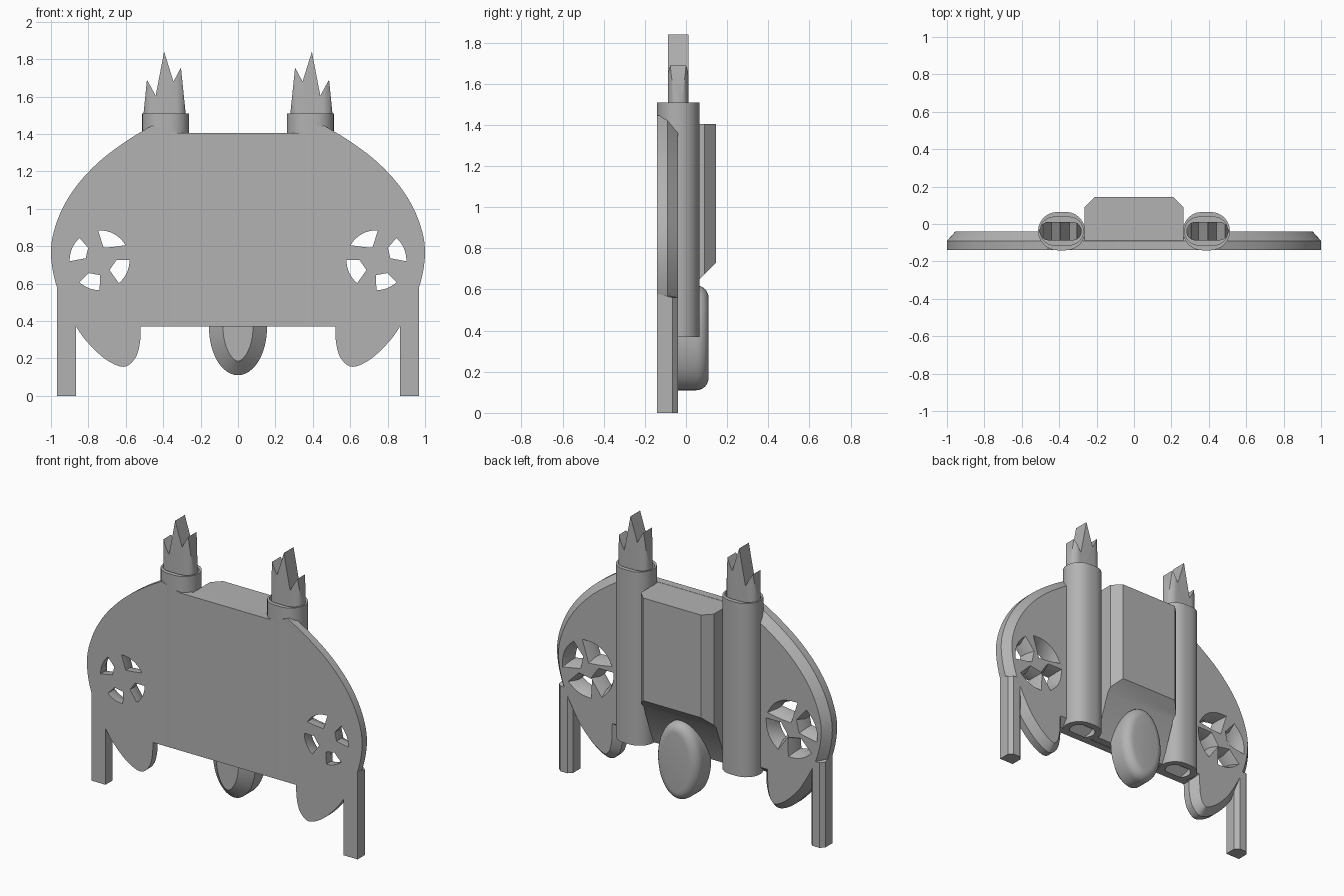
import bpy, bmesh, math
from mathutils import Vector

if "Cube" in bpy.data.objects:
    bpy.data.objects.remove(bpy.data.objects["Cube"])

grey = bpy.data.materials.new("plain grey")
grey.use_nodes = True
grey.diffuse_color = (0.45, 0.45, 0.45, 1)
grey.node_tree.nodes["Principled BSDF"].inputs["Base Color"].default_value = grey.diffuse_color


def spline(pts, steps=5):
    """Smooth open curve through the points."""
    p = [Vector(q) for q in pts]
    p = [2 * p[0] - p[1]] + p + [2 * p[-1] - p[-2]]
    out = []
    for a, b, c, d in zip(p, p[1:], p[2:], p[3:]):
        for i in range(steps):
            t = i / steps
            out.append(0.5 * (2 * b + (c - a) * t + (2 * a - 5 * b + 4 * c - d) * t ** 2
                              + (3 * b - a - 3 * c + d) * t ** 3))
    return out + [p[-2]]


def offset(pts, dist):
    """Move a closed outline inward, or outward for negative dist."""
    pts = [Vector(p) for p in pts]
    n = len(pts)
    area = sum(pts[i - 1].x * pts[i].y - pts[i].x * pts[i - 1].y for i in range(n))
    sign = 1 if area > 0 else -1
    out = []
    for i in range(n):
        a = (pts[i] - pts[i - 1]).normalized()
        b = (pts[(i + 1) % n] - pts[i]).normalized()
        normal = Vector((-a.y - b.y, a.x + b.x)).normalized() * sign
        cos = max(0.6, normal.dot(Vector((-a.y, a.x)) * sign))
        out.append(pts[i] + normal * dist / cos)
    return out


def loft(name, pts, layers, upright=False):
    """Stack inset copies of an outline along y, or along z when upright."""
    bm = bmesh.new()
    rings = []
    for h, inset in layers:
        ring = offset(pts, inset) if inset else pts
        rings.append([bm.verts.new((u, v, h) if upright else (u, h, v)) for u, v in ring])
    for lo, hi in zip(rings, rings[1:]):
        for i in range(len(lo)):
            bm.faces.new((lo[i - 1], lo[i], hi[i], hi[i - 1]))
    bm.faces.new(rings[0])
    bm.faces.new(rings[-1])
    bmesh.ops.recalc_face_normals(bm, faces=bm.faces)
    me = bpy.data.meshes.new(name)
    bm.to_mesh(me)
    bm.free()
    ob = bpy.data.objects.new(name, me)
    bpy.context.collection.objects.link(ob)
    me.materials.append(grey)
    return ob


def cut(ob, cutter, operation="DIFFERENCE"):
    mod = ob.modifiers.new("cut", "BOOLEAN")
    mod.operation, mod.object, mod.solver = operation, cutter, "EXACT"
    bpy.context.view_layer.update()
    ob.data = bpy.data.meshes.new_from_object(ob.evaluated_get(bpy.context.evaluated_depsgraph_get()))
    ob.modifiers.clear()
    bpy.data.objects.remove(cutter)


def stadium(cx, cy, width, depth, n=12):
    r, half = depth / 2, (width - depth) / 2
    pts = []
    for side in (1, -1):
        for i in range(n + 1):
            a = math.pi * i / n - math.pi / 2
            pts.append((cx + side * (half + r * math.cos(a)), cy + side * r * math.sin(a)))
    return pts


def flip(pts, s):
    return [(s * x, z) for x, z in pts]


# Shield plate with a chamfered back edge and two lower lobes
rim = spline([(0.46, 1.445), (0.6, 1.36), (0.75, 1.245), (0.88, 1.1), (0.965, 0.94), (1, 0.77),
              (0.965, 0.57), (0.865, 0.37), (0.79, 0.27), (0.7, 0.19), (0.61, 0.155),
              (0.55, 0.2), (0.525, 0.28), (0.52, 0.37)])
half = [(0.32, 1.405)] + [tuple(p) for p in rim]
plate = loft("shield_plate", half + flip(half, -1)[::-1],
             [(-0.14, 0), (-0.09, 0), (-0.04, 0.045)])

# Flared wheel slots: start angle, end angle, then two inner corners (angle, radius)
slots = [(93, 30, 45, 0.1, 72, 0.07), (0, -50, -45, 0.075, 0, 0.09),
         (-90, -132, -130, 0.09, -88, 0.08), (182, 132, 133, 0.09, 172, 0.075)]
for s in (1, -1):
    for a0, a1, b0, r0, b1, r1 in slots:
        polar = [(a0 + (a1 - a0) * i / 8, 0.16) for i in range(9)] + [(b0, r0), (b1, r1)]
        pts = [(-0.74 + r * math.cos(math.radians(a)), 0.725 + r * math.sin(math.radians(a)))
               for a, r in polar]
        cut(plate, loft("slot_cutter", flip(pts, -s),
                        [(-0.16, 0), (-0.09, 0), (-0.03, -0.03)]))

# Back pack: side profile with sloped underside, trimmed by a chamfered plan
pack = loft("back_pack", [(-0.265, -0.12), (0.265, -0.12), (0.265, 0.09), (0.21, 0.145),
                          (-0.21, 0.145), (-0.265, 0.09)], [(0.372, 0), (1.404, 0)], True)
under = loft("under_cutter", [(-0.05, 0.3), (-0.04, 0.372), (0.065, 0.65), (0.145, 0.73),
                              (0.3, 0.885), (0.3, 0.3)], [(-0.5, 0), (0.5, 0)])
for v in under.data.vertices:
    v.co = (v.co.y, v.co.x, v.co.z)
under.data.flip_normals()
cut(pack, under)

# Oval pod with a chamfered front and a rounded back
oval = [(0.155 * math.cos(a), 0.365 + 0.255 * math.sin(a))
        for a in (math.tau * i / 48 for i in range(48))]
round_back = [(0.05 + 0.06 * math.sin(t), 0.06 * (1 - math.cos(t)))
              for t in (math.pi / 2 * i / 6 for i in range(7))]
loft("oval_pod", oval, [(-0.11, 0.075), (-0.04, 0)] + round_back)

spikes = [(0.28, 1.46), (0.28, 1.51), (0.305, 1.755), (0.345, 1.68), (0.395, 1.84),
          (0.44, 1.605), (0.487, 1.69), (0.505, 1.51), (0.505, 1.46)]
for s, side in ((1, "left"), (-1, "right")):
    # Tube with a hollow at each end
    tube = loft(side + "_tube", stadium(s * 0.387, -0.038, 0.252, 0.205),
                [(0.37, 0), (1.51, 0)], True)
    for lo, hi, w, d in ((0.3, 0.8, 0.17, 0.12), (1.47, 1.6, 0.232, 0.15)):
        cut(tube, loft("bore_cutter", stadium(s * 0.387, -0.038, w, d),
                       [(lo, 0), (hi, 0)], True))
    # Jagged flame standing in the tube
    flame = loft(side + "_flame", stadium(s * 0.3925, -0.038, 0.225, 0.1),
                 [(1.465, 0), (1.9, 0)], True)
    cut(flame, loft("flame_cutter", flip(spikes, s), [(-0.3, 0), (0.3, 0)]), "INTERSECT")
    # Leg post with chamfered back corners and a sloped top
    post = loft(side + "_leg_post", flip([(0.865, -0.14), (0.967, -0.14), (0.967, -0.065),
                (0.942, -0.04), (0.89, -0.04), (0.865, -0.065)], s), [(0, 0), (0.58, 0)], True)
    for v in post.data.vertices:
        if v.co.z > 0.5 and v.co.y > -0.1:
            v.co.z = 0.56

# Smooth the round surfaces, keep hard edges
bpy.ops.object.select_all(action="DESELECT")
for ob in bpy.context.scene.objects:
    if ob.type == "MESH":
        ob.select_set(True)
        bpy.context.view_layer.objects.active = ob
bpy.ops.object.shade_smooth_by_angle(angle=math.radians(30))
